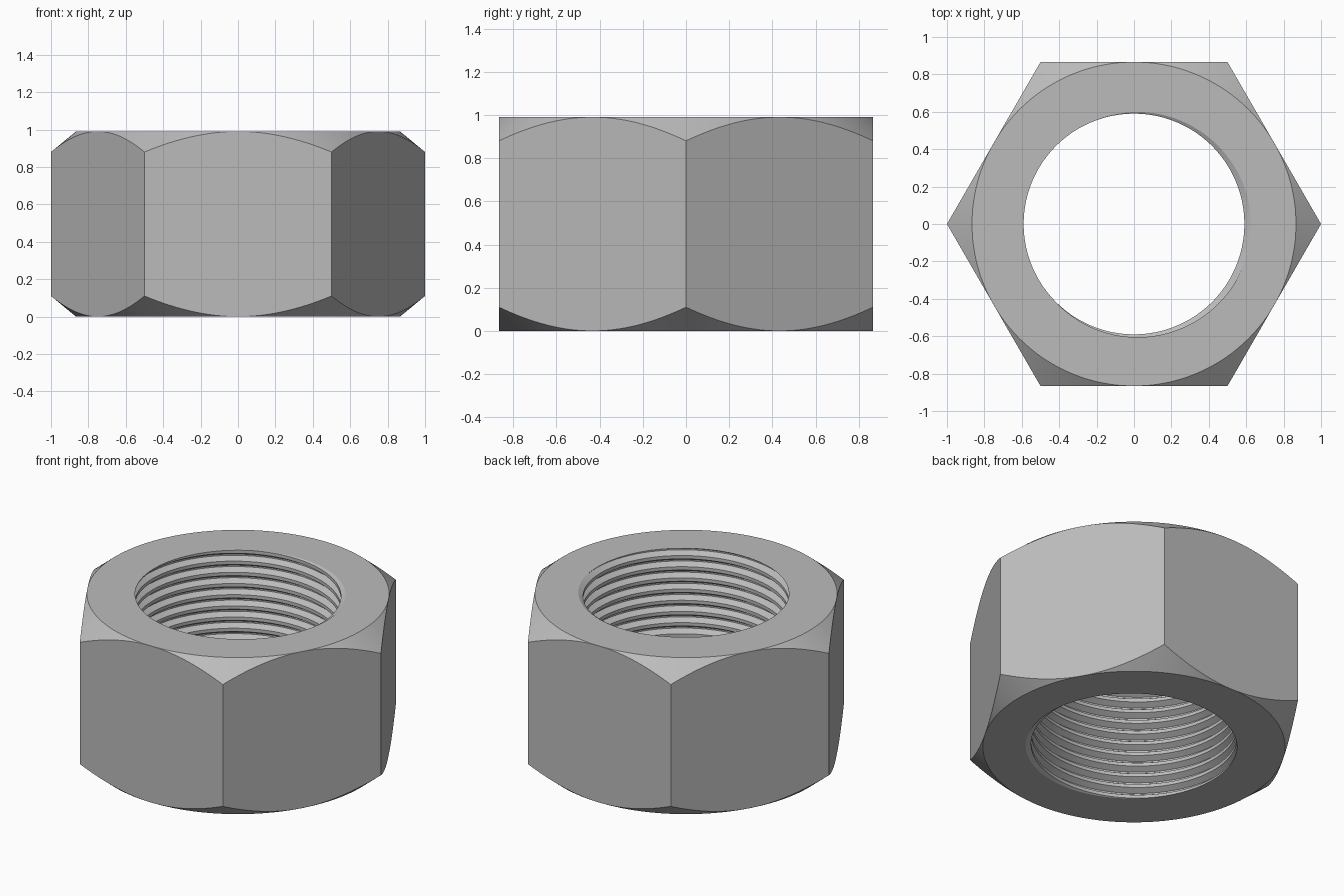
import bpy, bmesh
from math import sin, cos, pi, tau, radians

cube = bpy.data.objects.get("Cube")
if cube:
    bpy.data.objects.remove(cube)

HEIGHT = 0.99
FLAT = cos(pi / 6)            # centre to flat
CHAMFER = 0.82                # drop per unit of radius outside the flats
BORE, ROOT = 0.59, 0.624      # thread crest and root radii
PITCH = HEIGHT / 14
SEGS = 192
# one thread turn: (fraction of pitch, radius)
THREAD = [(0, BORE), (0.3, BORE), (0.59, ROOT), (0.71, ROOT), (1, BORE)]
PHASE = 0.65 - 10 / 360       # a groove root opens at the top, on the +x side


def hex_radius(a):
    return FLAT / cos(a % (pi / 3) - pi / 6)


def thread_radius(a, z):
    t = (z / PITCH - a / tau + PHASE) % 1
    for (t0, r0), (t1, r1) in zip(THREAD, THREAD[1:]):
        if t <= t1:
            return r0 + (r1 - r0) * (t - t0) / (t1 - t0)


def column(a):
    """Closed section of the nut at one angle, as (radius, height) points."""
    r = hex_radius(a)
    drop = (r - FLAT) * CHAMFER
    section = [(FLAT, 0), (r, drop), (r, HEIGHT - drop), (FLAT, HEIGHT)]
    # thread runs from the top down, trimmed by both end faces
    for turn in range(16, -3, -1):
        for t, radius in reversed(THREAD[:-1]):
            z = PITCH * (turn + t - PHASE + a / tau)
            if 0 < z < HEIGHT:
                section.append((radius, z))
            else:
                z = min(max(z, 0), HEIGHT)
                section.append((thread_radius(a, z), z))
    return section


# Nut body: hexagon, chamfers, end faces and threaded bore in one skin
bm = bmesh.new()
rings = []
for i in range(SEGS + 1):
    a = tau * i / SEGS
    rings.append([bm.verts.new((r * cos(a), r * sin(a), z)) for r, z in column(a)])
for left, right in zip(rings, rings[1:]):
    for k in range(len(left)):
        n = (k + 1) % len(left)
        bm.faces.new((left[k], right[k], right[n], left[n]))
bmesh.ops.remove_doubles(bm, verts=bm.verts[:], dist=1e-5)
bmesh.ops.recalc_face_normals(bm, faces=bm.faces[:])

mesh = bpy.data.meshes.new("hex_nut")
bm.to_mesh(mesh)
bm.free()
nut = bpy.data.objects.new("hex_nut", mesh)
bpy.context.collection.objects.link(nut)

# Plain grey metal
steel = bpy.data.materials.new("grey_steel")
steel.use_nodes = True
grey = (0.5, 0.5, 0.5, 1)
steel.diffuse_color = grey
steel.node_tree.nodes["Principled BSDF"].inputs["Base Color"].default_value = grey
mesh.materials.append(steel)

# Smooth bore and chamfers, crisp edges
bpy.ops.object.select_all(action="DESELECT")
nut.select_set(True)
bpy.context.view_layer.objects.active = nut
bpy.ops.object.shade_smooth_by_angle(angle=radians(25))
